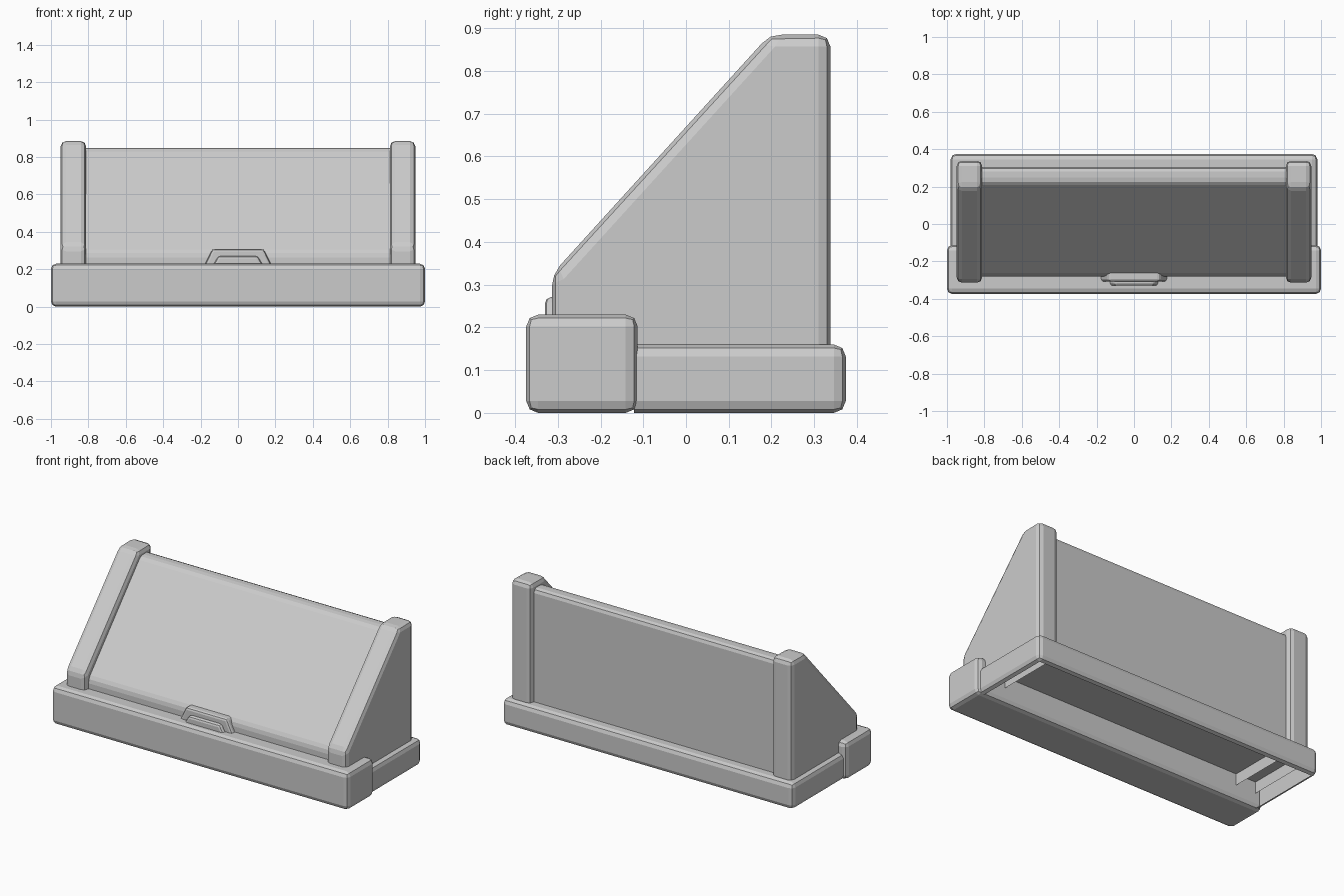
import bpy, bmesh

cube = bpy.data.objects.get("Cube")
if cube:
    bpy.data.objects.remove(cube, do_unlink=True)

grey = bpy.data.materials.new("plain grey")
grey.use_nodes = True
COLOUR = (0.6, 0.6, 0.6, 1)
grey.diffuse_color = COLOUR
grey.node_tree.nodes["Principled BSDF"].inputs["Base Color"].default_value = COLOUR


def solid(points, shift, bevel, open_below=False):
    """Extrude a flat outline, round its edges; open_below cuts a sharp open foot."""
    bm = bmesh.new()
    face = bm.faces.new([bm.verts.new(p) for p in points])
    out = bmesh.ops.extrude_face_region(bm, geom=[face])
    moved = [v for v in out["geom"] if isinstance(v, bmesh.types.BMVert)]
    bmesh.ops.translate(bm, verts=moved, vec=shift)
    bmesh.ops.recalc_face_normals(bm, faces=bm.faces[:])
    low = min(v.co.z for v in bm.verts) + 0.001
    edges = [e for e in bm.edges
             if not open_below or max(v.co.z for v in e.verts) > low]
    bmesh.ops.bevel(bm, geom=edges, offset=bevel, segments=2,
                    profile=0.5, affect='EDGES', clamp_overlap=True)
    if open_below:
        foot = [f for f in bm.faces if max(v.co.z for v in f.verts) < low]
        bmesh.ops.delete(bm, geom=foot, context='FACES')
    return bm


def make(name, bm):
    """Turn a bmesh into a grey object."""
    mesh = bpy.data.meshes.new(name)
    bm.to_mesh(mesh)
    bm.free()
    mesh.materials.append(grey)
    bpy.context.collection.objects.link(bpy.data.objects.new(name, mesh))


def side_prism(profile, x0, x1, bevel, open_below=False):
    """Solid from a (y, z) side profile between x0 and x1."""
    return solid([(x0, y, z) for y, z in profile], (x1 - x0, 0, 0), bevel, open_below)


def rect(y0, y1, z0, z1):
    return [(y0, z0), (y1, z0), (y1, z1), (y0, z1)]


# Front sill
make("front_sill", side_prism(rect(-0.374, -0.113, 0, 0.23), -1, 1, 0.028))

# Rear base: a tray open below and open towards the sill
tray = side_prism(rect(-0.15, 0.374, 0, 0.16), -0.98, 0.98, 0.028)
gone = [f for f in tray.faces
        if f.normal.z < -0.99 or f.calc_center_median().y < -0.12]
bmesh.ops.delete(tray, geom=gone, context='FACES')
make("rear_base", tray)

# Sloped end posts, hollow and reaching a little below the tray top
post = [(-0.314, 0.09), (0.338, 0.09), (0.338, 0.885), (0.196, 0.885), (-0.314, 0.324)]
for side, sign in (("left", 1), ("right", -1)):
    make(side + "_end_post", side_prism(post, sign * 0.812, sign * 0.948, 0.028, True))

# Sloped body between the posts, hollow and standing on the tray
body = [(-0.28, 0.16), (0.305, 0.16), (0.305, 0.848), (0.224, 0.848), (-0.28, 0.288)]
make("sloped_body", side_prism(body, -0.84, 0.84, 0.025, True))

# Stepped pull: a wide trapezoid with a smaller one standing proud of it
for name, foot, top, height, front in (("pull_plate", 0.19, 0.137, 0.308, -0.308),
                                       ("pull_grip", 0.146, 0.105, 0.271, -0.33)):
    outline = [(-foot, front, 0.2), (foot, front, 0.2),
               (top, front, height), (-top, front, height)]
    make(name, solid(outline, (0, -0.25 - front, 0), 0.014))
